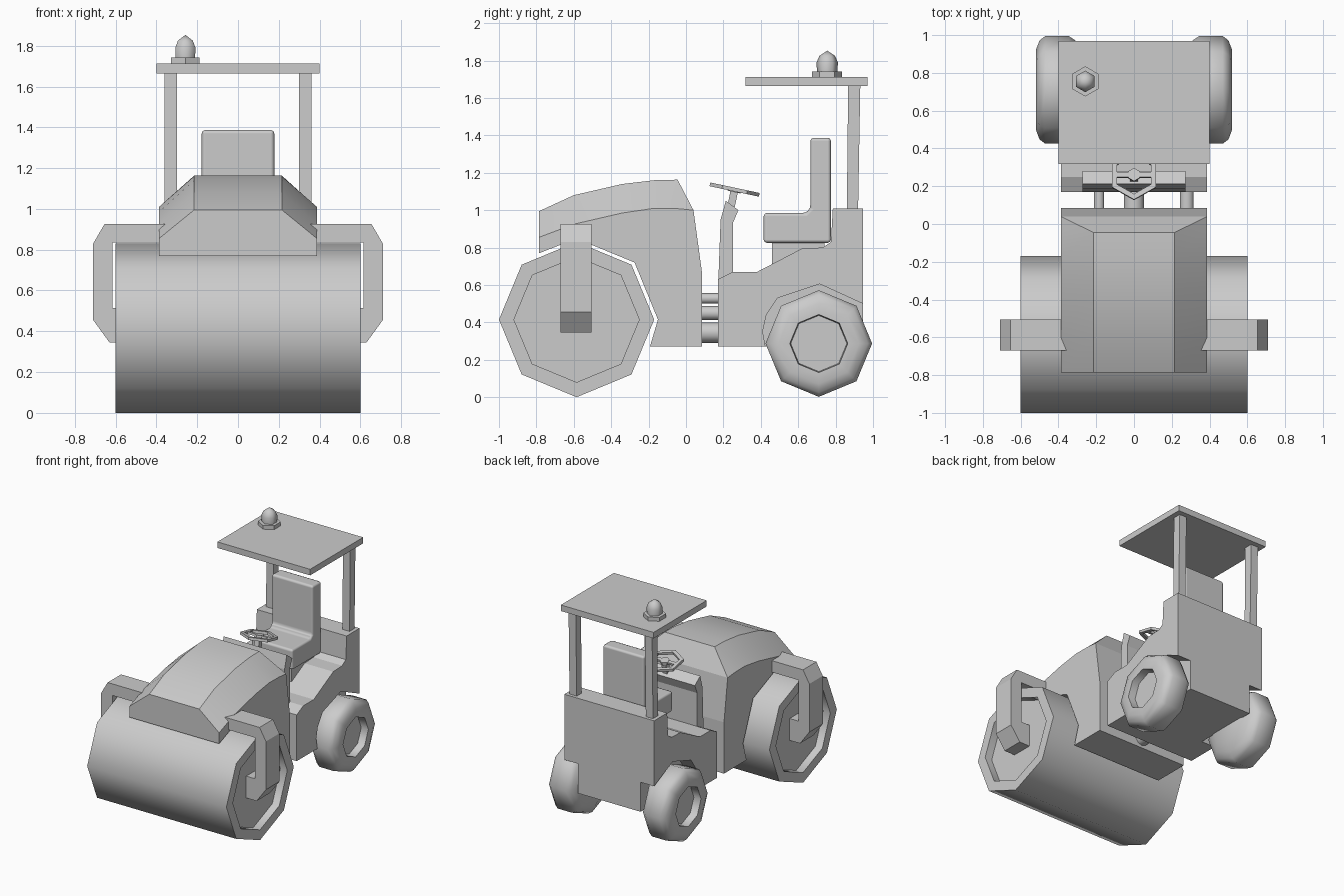
import bpy, bmesh
from math import sin, cos, pi, radians
from mathutils import Matrix, Vector

if "Cube" in bpy.data.objects:
    bpy.data.objects.remove(bpy.data.objects["Cube"], do_unlink=True)

GREY = (0.6, 0.6, 0.6, 1.0)
mat = bpy.data.materials.new("plain grey")
mat.use_nodes = True
mat.diffuse_color = GREY
mat.node_tree.nodes["Principled BSDF"].inputs["Base Color"].default_value = GREY


def finish(name, bm, smooth=None):
    """Turn a bmesh into an object, optionally smooth below an angle."""
    bmesh.ops.remove_doubles(bm, verts=bm.verts[:], dist=1e-5)
    bmesh.ops.recalc_face_normals(bm, faces=bm.faces[:])
    me = bpy.data.meshes.new(name)
    bm.to_mesh(me)
    bm.free()
    me.materials.append(mat)
    if smooth:
        me.shade_smooth()
        me.set_sharp_from_angle(angle=radians(smooth))
    ob = bpy.data.objects.new(name, me)
    bpy.context.collection.objects.link(ob)
    return ob


def prism(name, profile, lo, hi, axis="x", smooth=None):
    """Extrude a (y,z) profile along x, or an (x,z) profile along y."""
    def place(p, t):
        return (t, p[0], p[1]) if axis == "x" else (p[0], t, p[1])
    bm = bmesh.new()
    a = [bm.verts.new(place(p, lo)) for p in profile]
    b = [bm.verts.new(place(p, hi)) for p in profile]
    bm.faces.new(a)
    bm.faces.new(b)
    n = len(a)
    for i in range(n):
        j = (i + 1) % n
        bm.faces.new((a[i], a[j], b[j], b[i]))
    return finish(name, bm, smooth)


def box(name, x, y, z):
    return prism(name, [(y[0], z[0]), (y[1], z[0]), (y[1], z[1]), (y[0], z[1])], *x)


def lathe(name, profile, sides, loc, axis="x", smooth=50):
    """Revolve (radius, height) points around x or z."""
    bm = bmesh.new()
    rings = []
    for r, h in profile:
        ring = []
        for k in range(sides if r else 1):
            a = 2 * pi * k / sides
            u, v = r * cos(a), r * sin(a)
            co = (h, u, v) if axis == "x" else (v, u, h)
            ring.append(bm.verts.new(Vector(co) + Vector(loc)))
        rings.append(ring)
    for p, q in zip(rings, rings[1:]):
        for k in range(sides):
            m = (k + 1) % sides
            if len(p) == 1:
                bm.faces.new((p[0], q[k], q[m]))
            elif len(q) == 1:
                bm.faces.new((p[k], p[m], q[0]))
            else:
                bm.faces.new((p[k], p[m], q[m], q[k]))
    return finish(name, bm, smooth)


def bevel(ob, width, segments):
    m = ob.modifiers.new("rounding", "BEVEL")
    m.width, m.segments, m.limit_method = width, segments, "ANGLE"
    ob.data.shade_smooth()
    m.harden_normals = True


# Roller drum with recessed ends
lathe("roller_drum", [(0, -0.54), (0.335, -0.54), (0.335, -0.6), (0.415, -0.6),
                      (0.415, 0.6), (0.335, 0.6), (0.335, 0.54), (0, 0.54)],
      8, (0, -0.585, 0.415))

# Drum fork arms
arm = [(0.35, 0.925), (0.655, 0.925), (0.71, 0.83), (0.71, 0.455), (0.63, 0.345),
       (0.53, 0.345), (0.53, 0.515), (0.615, 0.515), (0.615, 0.835), (0.35, 0.835)]
for side, s in (("left", 1), ("right", -1)):
    prism(side + "_drum_arm", [(s * x, z) for x, z in arm], -0.67, -0.505, "y")

# Hood: straight lower body, then a lofted chamfered top
shoulder = [(-0.785, 0.855), (-0.6, 0.925), (-0.34, 0.985), (-0.17, 1.01),
            (-0.045, 1.008), (0.04, 1.0)]
arch = [(0.085, 0.67), (0.085, 0.27), (-0.193, 0.27), (-0.15, 0.415),
        (-0.275, 0.72), (-0.585, 0.848), (-0.785, 0.77)]
prism("hood_body", shoulder + arch, -0.387, 0.387)

ridge = [0.995, 1.08, 1.14, 1.16, 1.163]
bm = bmesh.new()
rows = []
for (y, z), top in zip(shoulder, ridge):
    rows.append([bm.verts.new(c) for c in ((-0.387, y, z), (-0.215, y, top),
                                           (0.215, y, top), (0.387, y, z))])
for p, q in zip(rows, rows[1:]):
    for i in range(3):
        bm.faces.new((p[i], p[i + 1], q[i + 1], q[i]))
bm.faces.new(rows[0])
y, z = shoulder[-1]
tail = [bm.verts.new((x, y, z)) for x in (-0.387, 0.387)]
last = rows[-1]
bm.faces.new((last[1], last[2], tail[1], tail[0]))
bm.faces.new((last[0], last[1], tail[0]))
bm.faces.new((last[2], last[3], tail[1]))
finish("hood_top", bm, 30)

# Articulation joint and hoses between the two halves
for name, x, z, r in (("joint_pin", 0, 0.345, 0.055), ("thick_hose", 0.28, 0.45, 0.038),
                      ("thin_hose", -0.185, 0.528, 0.028)):
    bm = bmesh.new()
    bmesh.ops.create_cone(bm, cap_ends=True, segments=10, radius1=r, radius2=r, depth=0.14,
                          matrix=Matrix.Translation((x, 0.125, z)) @ Matrix.Rotation(pi / 2, 4, "X"))
    finish(name, bm, 50)

# Rear body: core between the wheels and arched sides
deck = [(0.945, 1.01), (0.785, 1.01), (0.775, 0.83), (0.73, 0.8), (0.62, 0.795),
        (0.38, 0.67), (0.25, 0.67), (0.17, 0.63), (0.17, 0.27)]
wheel_arch = [(0.425, 0.27), (0.41, 0.35), (0.43, 0.44), (0.49, 0.53),
              (0.715, 0.605), (0.945, 0.5)]
prism("rear_body", deck + [(0.945, 0.27)], -0.27, 0.27)
for side, s in (("left", 1), ("right", -1)):
    prism(side + "_fender", deck + wheel_arch, s * 0.27, s * 0.387)
    # Rear tyre with recessed hub
    tyre = [(0, 0.26), (0.155, 0.26), (0.215, 0.29), (0.262, 0.31), (0.285, 0.345),
            (0.285, 0.47), (0.262, 0.5), (0.215, 0.518), (0.155, 0.518),
            (0.15, 0.46), (0, 0.46)]
    lathe(side + "_rear_wheel", [(r, s * x) for r, x in tyre], 8, (0, 0.71, 0.287))
    # Canopy post
    prism(side + "_canopy_post", [(0.86, 1.0), (0.92, 1.0), (0.932, 1.67), (0.867, 1.67)],
          s * 0.298, s * 0.36)

# Dashboard console
prism("console", [(0.172, 0.6), (0.185, 0.95), (0.213, 1.05), (0.28, 1.0),
                  (0.25, 0.93), (0.25, 0.6)], -0.272, 0.272)

# Steering wheel: tilted six-sided ring, spokes and column
tilt = Matrix.Translation((0, 0.26, 1.11)) @ Matrix.Rotation(radians(-12), 4, "X")
ring = lathe("steering_ring", [(0.135, -0.01), (0.135, 0.01), (0.105, 0.01),
                               (0.105, -0.01), (0.135, -0.01)], 6, (0, 0, 0), "z", None)
spoke = box("steering_spoke", (-0.1, 0.1), (-0.014, 0.014), (-0.008, 0.008))
hub = lathe("steering_hub", [(0, 0.01), (0.035, 0.01), (0.035, -0.014), (0, -0.014)],
            6, (0, 0, 0), "z", None)
column = box("steering_column", (-0.02, 0.02), (-0.02, 0.02), (-0.1, 0))
for ob in (ring, spoke, hub, column):
    ob.data.transform(tilt)

# Seat on its pedestal
box("seat_pedestal", (-0.14, 0.14), (0.46, 0.74), (0.68, 0.84))
seat = prism("seat", [(0.415, 0.825), (0.775, 0.825), (0.775, 1.387), (0.665, 1.387),
                      (0.665, 1.01), (0.64, 0.985), (0.415, 0.985)], -0.178, 0.178)
bevel(seat, 0.035, 2)

# Canopy roof and beacon
box("canopy_roof", (-0.4, 0.4), (0.317, 0.97), (1.665, 1.712))
beacon_at = (-0.258, 0.755, 0)
lathe("beacon_base", [(0, 1.71), (0.08, 1.71), (0.08, 1.742), (0, 1.742)],
      6, beacon_at, "z", None)
lathe("beacon_lamp", [(0.055, 1.74), (0.057, 1.79), (0.042, 1.825), (0, 1.853)],
      6, beacon_at, "z", 65)
